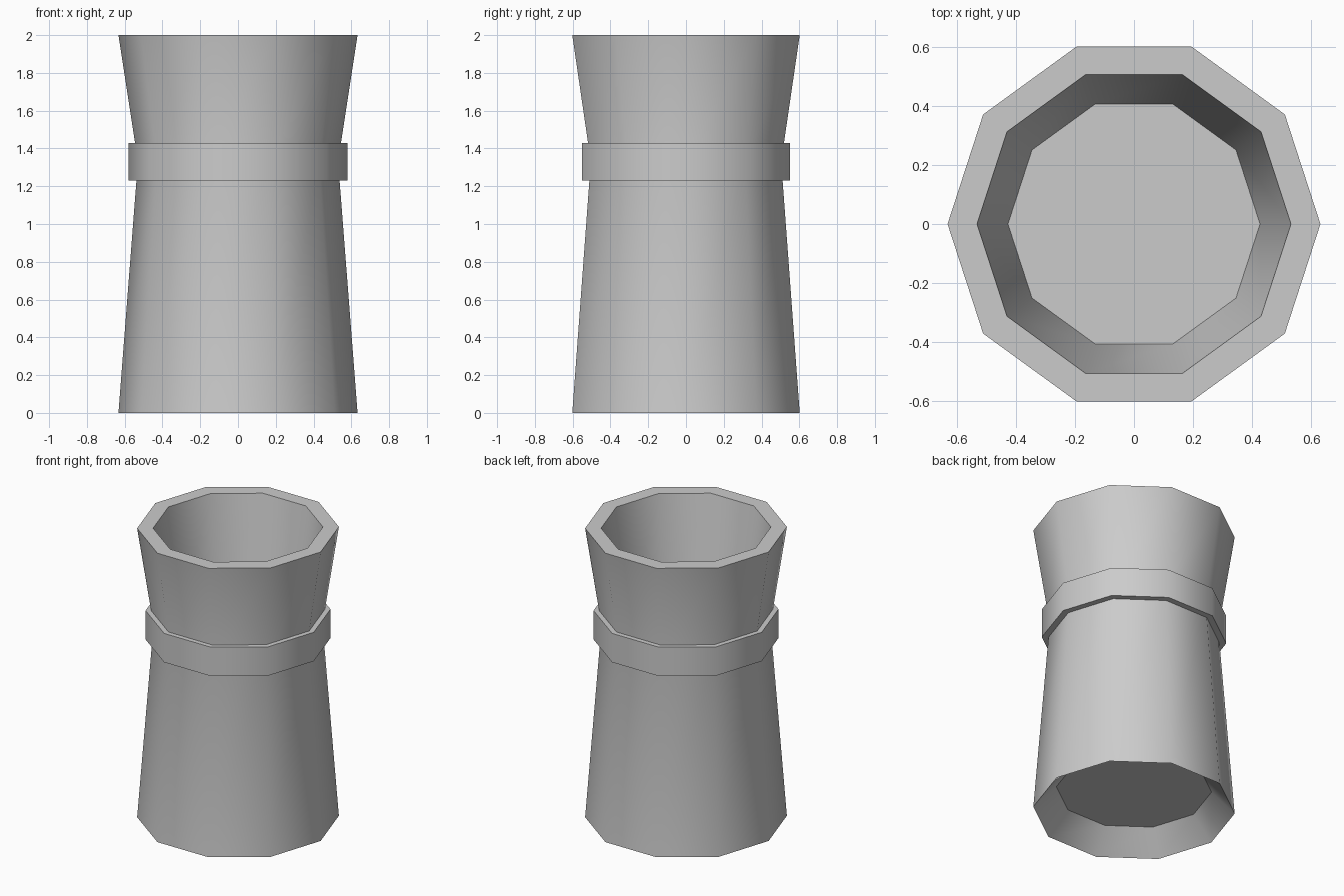
import bpy, bmesh, math

if "Cube" in bpy.data.objects:
    bpy.data.objects.remove(bpy.data.objects["Cube"])

SIDES = 10


def lathe(name, profile, closed=False):
    """Loft a (radius, z) profile into a ten-sided solid, capped or looped."""
    bm = bmesh.new()
    rings = []
    for r, z in profile:
        angles = [2 * math.pi * i / SIDES for i in range(SIDES)]
        rings.append([bm.verts.new((r * math.cos(a), r * math.sin(a), z)) for a in angles])
    pairs = list(zip(rings, rings[1:]))
    if closed:
        pairs.append((rings[-1], rings[0]))
    else:
        bm.faces.new(rings[0][::-1])
        bm.faces.new(rings[-1])
    for a, b in pairs:
        for i in range(SIDES):
            j = (i + 1) % SIDES
            bm.faces.new((a[i], a[j], b[j], b[i]))
    bmesh.ops.recalc_face_normals(bm, faces=bm.faces)
    mesh = bpy.data.meshes.new(name)
    bm.to_mesh(mesh)
    bm.free()
    obj = bpy.data.objects.new(name, mesh)
    bpy.context.collection.objects.link(obj)
    # Smooth around the sides, sharp at the rims
    bpy.ops.object.select_all(action='DESELECT')
    obj.select_set(True)
    bpy.context.view_layer.objects.active = obj
    bpy.ops.object.shade_smooth_by_angle(angle=math.radians(40))
    return obj


# Waisted body: recessed underside, foot, waist, thick rim, inner cup floor
body = lathe("cup_body", [(0.488, 0.15), (0.633, 0), (0.53, 1.33),
                          (0.633, 2), (0.533, 2), (0.428, 1.33)])

# Band around the waist
band = lathe("waist_band", [(0.50, 1.23), (0.58, 1.23), (0.58, 1.43), (0.50, 1.43)], closed=True)
